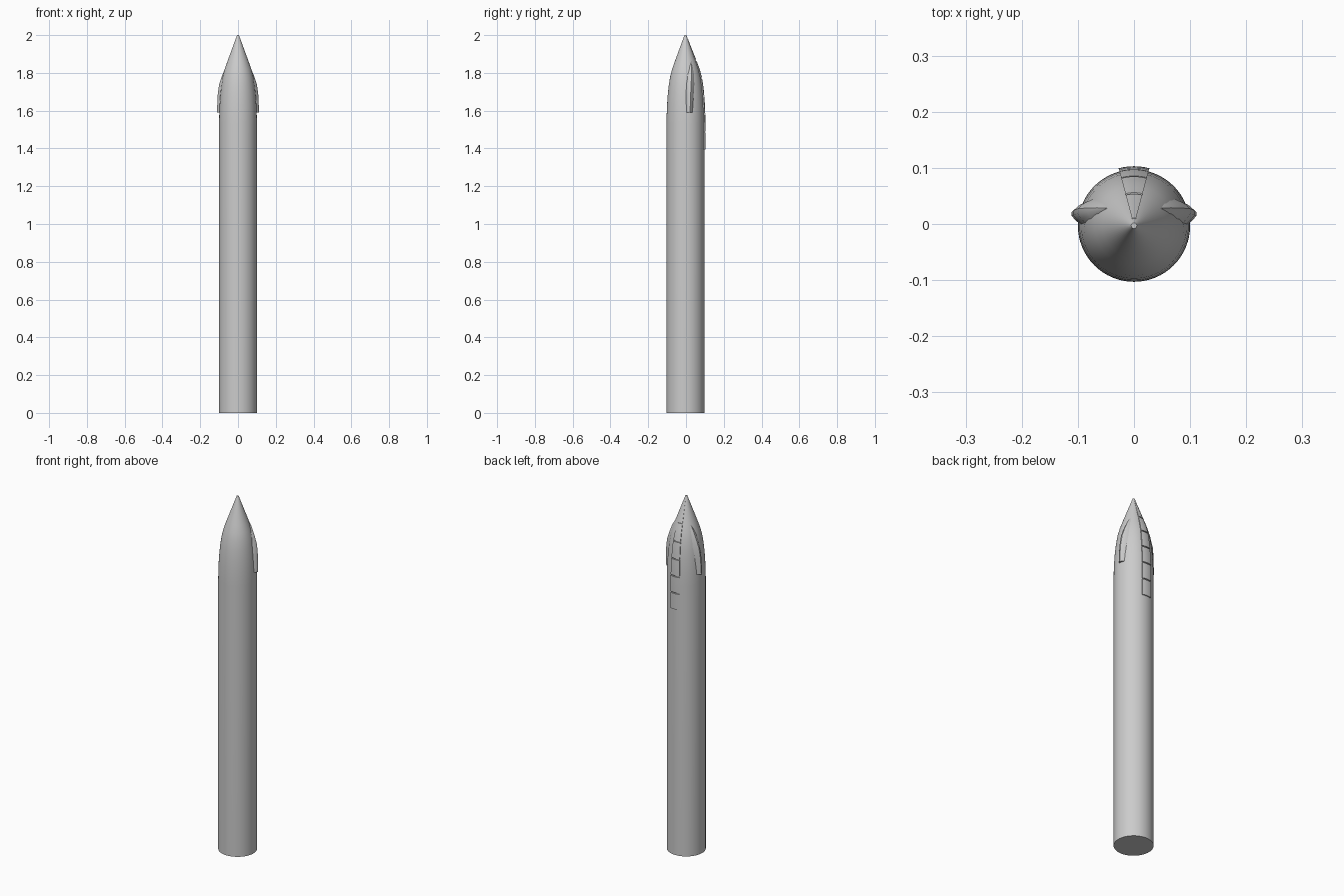
import bpy, bmesh, math

if "Cube" in bpy.data.objects:
    bpy.data.objects.remove(bpy.data.objects["Cube"])

CY = -0.003  # body axis in y
PROFILE = [(0.0, 0.1), (1.53, 0.1), (1.58, 0.0992), (1.63, 0.0972), (1.68, 0.094),
           (1.73, 0.0888), (1.78, 0.081), (1.82, 0.0705), (1.86, 0.0565), (2.0, 0.005)]


def radius(z):
    for (z0, r0), (z1, r1) in zip(PROFILE, PROFILE[1:]):
        if z <= z1:
            return r0 + (r1 - r0) * (z - z0) / (z1 - z0)
    return PROFILE[-1][1]


def loft(name, rings, angle=30):
    """Skin closed rings of points and cap both ends."""
    bm = bmesh.new()
    rows = [[bm.verts.new(p) for p in ring] for ring in rings]
    n = len(rows[0])
    for a, b in zip(rows, rows[1:]):
        for i in range(n):
            j = (i + 1) % n
            bm.faces.new((a[i], a[j], b[j], b[i]))
    bm.faces.new(rows[0])
    bm.faces.new(rows[-1])
    bmesh.ops.recalc_face_normals(bm, faces=bm.faces)
    me = bpy.data.meshes.new(name)
    bm.to_mesh(me)
    bm.free()
    ob = bpy.data.objects.new(name, me)
    bpy.context.collection.objects.link(ob)
    bpy.ops.object.select_all(action='DESELECT')
    ob.select_set(True)
    bpy.context.view_layer.objects.active = ob
    bpy.ops.object.shade_smooth_by_angle(angle=math.radians(angle))
    return ob


# Cylindrical body with ogive nose
SEG = 64
loft("body", [[(r * math.cos(2 * math.pi * i / SEG), CY + r * math.sin(2 * math.pi * i / SEG), z)
               for i in range(SEG)] for z, r in PROFILE])

# Pointed side fairings: z, centre y, ridge x, half width
STATIONS = [(1.59, 0.018, 0.112, 0.017), (1.68, 0.020, 0.109, 0.021), (1.74, 0.023, 0.101, 0.022),
            (1.79, 0.025, 0.083, 0.018), (1.83, 0.027, 0.066, 0.010), (1.858, 0.028, 0.050, 0.001)]


def fairing(name, side):
    rings = []
    for z, y, ridge, w in STATIONS:
        r = radius(z) - 0.001

        def skin(yy):
            return math.sqrt(r * r - (yy - CY) ** 2)
        ring = [(0.85 * skin(y), y)]
        for t, h in ((-1, 0), (-0.65, 0.5), (-0.2, 0.95), (0.2, 0.95), (0.65, 0.5), (1, 0)):
            yy = y + t * w
            base = skin(yy)
            ring.append((base + h * (ridge - base), yy))
        rings.append([(side * x, yy, z + (0.01 if side * x == 0 else 0)) for x, yy in ring])
    loft(name, rings, 40)


fairing("right_fairing", 1)
fairing("left_fairing", -1)

# Raised strip of curved panels up the back, tapering to the tip
HALF = math.radians(15)
LEVELS = [1.395, 1.49, 1.585, 1.68, 1.775, 1.87, 1.985]


def shell(name, z0, z1, a0, a1, thick, steps):
    rings = []
    for k in range(5):
        z = z0 + (z1 - z0) * k / 4
        t = thick * min(1, radius(z) / 0.085)
        angs = [a0 + (a1 - a0) * i / steps for i in range(steps + 1)]
        pts = [(radius(z) + t, a) for a in angs] + [(radius(z) * 0.97, a) for a in reversed(angs)]
        rings.append([(r * math.sin(a), CY + r * math.cos(a), z) for r, a in pts])
    loft(name, rings)


for i, (z0, z1) in enumerate(zip(LEVELS, LEVELS[1:])):
    shell(f"back_panel_{i + 1}", z0, z1 - 0.006, -HALF, HALF, 0.006, 6)
